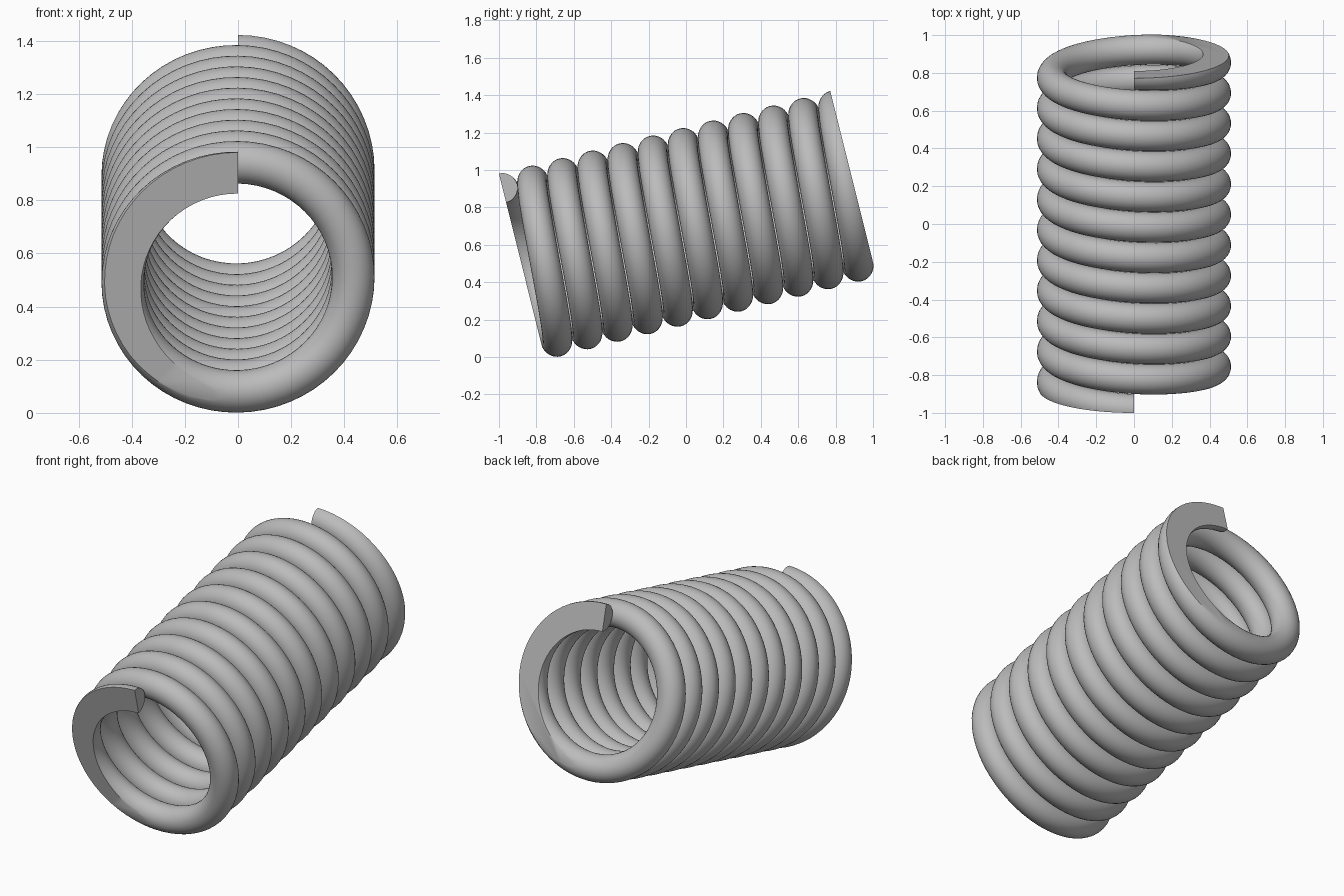
import bpy, bmesh
from math import sin, cos, tau, radians
from mathutils import Vector

default_cube = bpy.data.objects.get("Cube")
if default_cube:
    bpy.data.objects.remove(default_cube, do_unlink=True)

TURNS, PITCH = 11, 0.166
COIL_R, WIRE_R = 0.434, 0.08
STEPS, SIDES = 64, 32           # segments per turn, sides of the wire
LENGTH = TURNS * PITCH

steel = bpy.data.materials.new("steel grey")
steel.use_nodes = True
grey = (0.5, 0.5, 0.5, 1)
steel.diffuse_color = grey
steel.node_tree.nodes["Principled BSDF"].inputs["Base Color"].default_value = grey

bm = bmesh.new()


def wire_ring(step):
    """Round wire section on the helix, which runs along +y from the top."""
    turn = step / STEPS
    out = Vector((-sin(tau * turn), 0, cos(tau * turn)))
    ring = []
    for k in range(SIDES):
        a = tau * k / SIDES
        co = out * (COIL_R + WIRE_R * cos(a))
        co.y = PITCH * turn + WIRE_R * sin(a)
        ring.append(bm.verts.new(co))
    return ring


# Sweep the wire and close both ends
rings = [wire_ring(i) for i in range(TURNS * STEPS + 1)]
for r, s in zip(rings, rings[1:]):
    for k in range(SIDES):
        n = (k + 1) % SIDES
        bm.faces.new((r[k], r[n], s[n], s[k]))
bm.faces.new(rings[0])
bm.faces.new(rings[-1])

# Grind both ends flat, square to the coil axis
for y, direction in ((0, -1), (LENGTH, 1)):
    cut = bmesh.ops.bisect_plane(
        bm, geom=bm.verts[:] + bm.edges[:] + bm.faces[:], dist=1e-5,
        plane_co=(0, y, 0), plane_no=(0, direction, 0), clear_outer=True)
    rim = [e for e in bm.edges if e.is_boundary]
    bmesh.ops.holes_fill(bm, edges=rim, sides=0)
bmesh.ops.recalc_face_normals(bm, faces=bm.faces[:])

mesh = bpy.data.meshes.new("coil_spring")
bm.to_mesh(mesh)
bm.free()
mesh.materials.append(steel)
spring = bpy.data.objects.new("coil_spring", mesh)
bpy.context.collection.objects.link(spring)

# Lean the spring upward toward the back
spring.rotation_euler.x = radians(14)
spring.location = (0, -0.876, 0.482)

bpy.ops.object.select_all(action='DESELECT')
spring.select_set(True)
bpy.context.view_layer.objects.active = spring
bpy.ops.object.shade_smooth_by_angle(angle=radians(30))
